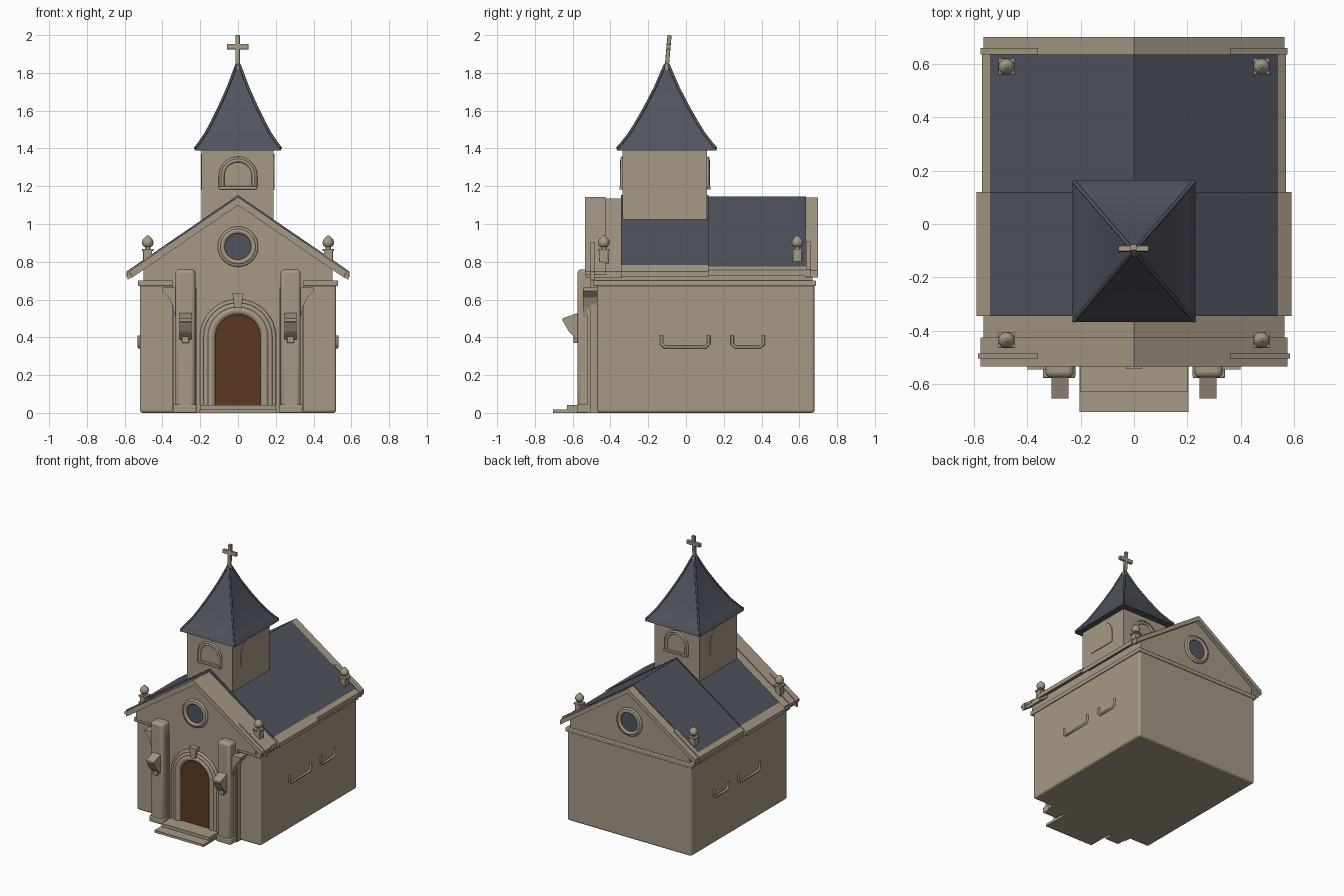
import bpy, bmesh, math
from mathutils import Vector, Matrix

if "Cube" in bpy.data.objects:
    bpy.data.objects.remove(bpy.data.objects["Cube"])


def mat(name, c):
    m = bpy.data.materials.new(name)
    m.diffuse_color = (*c, 1)
    m.use_nodes = True
    m.node_tree.nodes["Principled BSDF"].inputs["Base Color"].default_value = m.diffuse_color
    return m


STONE = mat("stone", (0.375, 0.32, 0.235))
SLATE = mat("slate", (0.08, 0.088, 0.112))
WOOD = mat("wood", (0.105, 0.04, 0.014))


def finish(bm, name, m, bevel=0, smooth=False):
    bmesh.ops.recalc_face_normals(bm, faces=bm.faces)
    me = bpy.data.meshes.new(name)
    bm.to_mesh(me)
    bm.free()
    ob = bpy.data.objects.new(name, me)
    bpy.context.collection.objects.link(ob)
    me.materials.append(m)
    if bevel:
        b = ob.modifiers.new("bevel", "BEVEL")
        b.width, b.segments = bevel, 3
    if smooth:
        bpy.ops.object.select_all(action="DESELECT")
        ob.select_set(True)
        bpy.context.view_layer.objects.active = ob
        bpy.ops.object.shade_smooth_by_angle(angle=math.radians(40))
    return ob


def prism(name, pts, a, b, m, axis="y", **kw):
    """Extrude a profile: (x, z) along y, or (y, z) along x."""
    f = (lambda p, t: (p[0], t, p[1])) if axis == "y" else (lambda p, t: (t, p[0], p[1]))
    bm = bmesh.new()
    A = [bm.verts.new(f(p, a)) for p in pts]
    B = [bm.verts.new(f(p, b)) for p in pts]
    n = len(pts)
    bm.faces.new(A)
    bm.faces.new(B)
    for i in range(n):
        bm.faces.new((A[i], A[(i + 1) % n], B[(i + 1) % n], B[i]))
    return finish(bm, name, m, **kw)


def box(name, x, y, z, m=STONE, **kw):
    return prism(name, [(x[0], z[0]), (x[1], z[0]), (x[1], z[1]), (x[0], z[1])], y[0], y[1], m, **kw)


def arch(r, z0, zs, c=0.0, n=16):
    arc = [(c + r * math.cos(math.pi * i / n), zs + r * math.sin(math.pi * i / n)) for i in range(n + 1)]
    return [(c + r, z0)] + arc + [(c - r, z0)]


def tube(name, pts, r, m=STONE, closed=False):
    """Round moulding along a path."""
    cu = bpy.data.curves.new(name, "CURVE")
    cu.dimensions = "3D"
    cu.bevel_depth, cu.bevel_resolution, cu.use_fill_caps = r, 2, True
    s = cu.splines.new("POLY")
    s.points.add(len(pts) - 1)
    for p, q in zip(s.points, pts):
        p.co = (*q, 1)
    s.use_cyclic_u = closed
    ob = bpy.data.objects.new(name, cu)
    bpy.context.collection.objects.link(ob)
    cu.materials.append(m)
    return ob


def lathe(name, prof, loc, m=STONE, n=16):
    bm = bmesh.new()
    rings = [[bm.verts.new((loc[0] + r * math.cos(2 * math.pi * i / n), loc[1] + r * math.sin(2 * math.pi * i / n), z))
              for i in range(n)] for r, z in prof]
    for a, b in zip(rings, rings[1:]):
        for i in range(n):
            bm.faces.new((a[i], a[(i + 1) % n], b[(i + 1) % n], b[i]))
    bm.faces.new(rings[0])
    bm.faces.new(rings[-1])
    return finish(bm, name, m, smooth=True)


# Nave walls and cornice
box("nave_walls", (-.52, .52), (-.47, .68), (0, .69), bevel=.015)
box("cornice", (-.53, .53), (-.49, .688), (.672, .702), bevel=.006)
prism("attic_walls", [(-.5, .69), (.5, .69), (.5, .78), (0, 1.12), (-.5, .78)], -.49, .67, STONE)

# Front facade, rising into the gable
prism("front_facade", [(-.35, 0), (.35, 0), (.35, .7), (.5, .7), (.5, .77), (0, 1.11), (-.5, .77), (-.5, .7), (-.35, .7)],
      -.505, -.45, STONE)

# Roof slabs: slate with stone eaves
K = .685


def slope_slab(name, s, x0, x1, y0, y1, top, th, m):
    zt = lambda x: top - K * x
    prism(name, [(s * x0, zt(x0)), (s * x1, zt(x1)), (s * x1, zt(x1) - th), (s * x0, zt(x0) - th)], y0, y1, m)


for s, side in ((-1, "left"), (1, "right")):
    slope_slab(side + "_front_roof", s, 0, .54, -.345, .12, 1.153, .03, SLATE)
    slope_slab(side + "_front_eave", s, .54, .59, -.345, .12, 1.153, .03, STONE)
    slope_slab(side + "_rear_roof", s, 0, .54, .12, .635, 1.146, .03, SLATE)
    slope_slab(side + "_rear_eave", s, .54, .57, .12, .635, 1.146, .03, STONE)
    # gable copings with a raised outer moulding
    slope_slab(side + "_front_coping", s, 0, .565, -.53, -.34, 1.135, .035, STONE)
    slope_slab(side + "_front_moulding", s, 0, .575, -.535, -.425, 1.143, .02, STONE)
    slope_slab(side + "_front_return", s, .36, .585, -.505, -.485, 1.15, .045, STONE)
    slope_slab(side + "_rear_coping", s, 0, .565, .63, .70, 1.14, .035, STONE)
    slope_slab(side + "_rear_return", s, .36, .575, .635, .66, 1.153, .04, STONE)

    # Corner finials
    for y, end in ((-.435, "front"), (.59, "rear")):
        x = s * .478
        box(f"{side}_{end}_finial_post", (x - .024, x + .024), (y - .024, y + .024), (.77, .86), bevel=.003)
        box(f"{side}_{end}_finial_cap", (x - .03, x + .03), (y - .03, y + .03), (.856, .868), bevel=.003)
        lathe(f"{side}_{end}_finial_ball", [(.014, .865), (.014, .877), (.026, .885), (.031, .9), (.028, .915),
                                            (.017, .928), (.006, .938)], (x, y))

    # Pilasters, scroll brackets and lamp corbels
    xs = sorted((s * .226, s * .332))
    box(side + "_pilaster", xs, (-.575, -.46), (0, .76), bevel=.02, smooth=True)
    xs = sorted((s * .22, s * .342))
    box(side + "_pilaster_backing", xs, (-.525, -.46), (0, .665))
    box(side + "_pilaster_base", xs, (-.578, -.47), (0, .045), bevel=.008)
    prism(side + "_scroll", [(s * .33, .5), (s * .345, .56), (s * .365, .61), (s * .4, .645), (s * .4, .665), (s * .33, .665)],
          -.545, -.46, STONE)
    xs = sorted((s * .245, s * .31))
    prism(side + "_corbel", [(-.56, .38), (-.585, .395), (-.62, .43), (-.645, .475), (-.655, .485), (-.655, .50),
                             (-.57, .53)], xs[0], xs[1], STONE, axis="x")
    xs = sorted((s * .26, s * .296))
    box(side + "_corbel_drop", xs, (-.595, -.56), (.37, .46), bevel=.006)

    # Side sills: U-shaped trims
    for i, (a, b) in enumerate(((-.13, .12), (.245, .41))):
        X = s * .523
        tube(f"{side}_sill_{i}", [(X, a, .41), (X, a, .365), (X, a + .018, .348), (X, b - .018, .348), (X, b, .365), (X, b, .41)], .009)

# Doorway
prism("door", arch(.122, .04, .405), -.512, -.48, WOOD)
for r, t in ((.142, .024), (.168, .018), (.19, .012)):
    tube("door_moulding", [(x, -.508, z) for x, z in arch(r, .03, .4)], t)
prism("keystone", [(-.017, .555), (.017, .555), (.03, .632), (-.03, .632)], -.543, -.49, STONE)
box("lower_step", (-.205, .205), (-.705, -.47), (0, .018))
box("upper_step", (-.2, .2), (-.63, -.47), (.018, .042))

# Round gable windows
for y, o, end in ((-.505, -1, "front"), (.67, 1, "rear")):
    c = [(.08 * math.cos(i * math.pi / 16), .88 + .08 * math.sin(i * math.pi / 16)) for i in range(32)]
    prism(end + "_round_window", c, y - o * .01, y + o * .008, SLATE)
    for r, t in ((.083, .014), (.097, .01)):
        tube(end + "_window_ring", [(x / .08 * r, y + o * .006, .88 + (z - .88) / .08 * r) for x, z in c], t, closed=True)

# Bell tower
box("tower", (-.192, .187), (-.335, .112), (.85, 1.395))
for y, o, end in ((-.335, -1, "front"), (.112, 1, "rear")):
    prism(end + "_belfry_panel", arch(.08, 1.2, 1.25), y - o * .01, y + o * .003, STONE)
    for r, t in ((.082, .01), (.094, .008)):
        tube(end + "_belfry_frame", [(x, y + o * .004, z) for x, z in arch(r, 1.195, 1.255)], t)
    box(end + "_belfry_sill", (-.1, .1), sorted((y, y + o * .018)), (1.183, 1.2), bevel=.004)
for x0, x1, side in ((-.197, -.18, "left"), (.175, .192, "right")):
    prism(side + "_belfry_panel", arch(.115, 1.18, 1.255, c=-.125), x0, x1, STONE, axis="x")

# Flared spire with hip ribs
CY = -.102
prof = [(1.388, 1), (1.398, .985), (1.43, .88), (1.48, .735), (1.54, .595), (1.62, .425), (1.72, .23), (1.84, .035)]
corner = lambda sx, sy, z, k: (sx * .23 * k, CY + sy * .266 * k, z)
QUAD = ((-1, -1), (1, -1), (1, 1), (-1, 1))
bm = bmesh.new()
rings = [[bm.verts.new(corner(a, b, z, k)) for a, b in QUAD] for z, k in prof]
for p, q in zip(rings, rings[1:]):
    for i in range(4):
        bm.faces.new((p[i], p[(i + 1) % 4], q[(i + 1) % 4], q[i]))
bm.faces.new(rings[0])
bm.faces.new(rings[-1])
finish(bm, "spire", SLATE, smooth=True)
for a, b in QUAD:
    tube("spire_rib", [corner(a, b, z + .003, k) for z, k in prof[1:]], .007, SLATE)

# Cross, leaning slightly back
lathe("cross_base", [(.018, 1.815), (.02, 1.83), (.014, 1.845), (.009, 1.85)], (0, CY))
lean = Matrix.Translation((-.002, CY, 1.83)) @ Matrix.Rotation(math.radians(-5), 4, "X")
for name, x, z in (("cross_post", .012, (0, .17)), ("cross_arm", .057, (.095, .123))):
    ob = box(name, (-x, x), (-.011, .011), z, bevel=.003)
    ob.matrix_world = lean
